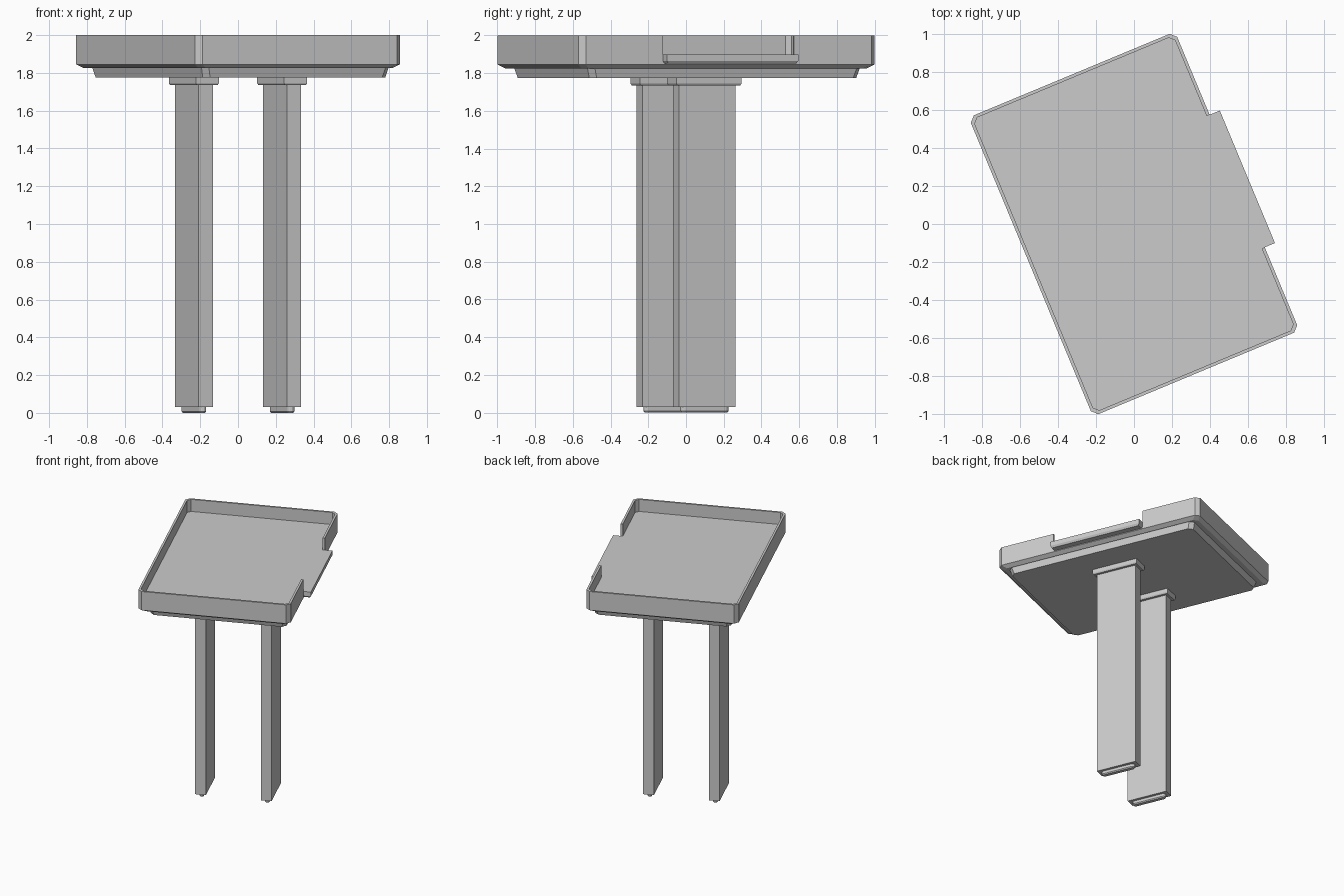
import bpy, bmesh, math

if "Cube" in bpy.data.objects:
    bpy.data.objects.remove(bpy.data.objects["Cube"])

TURN = math.radians(22.6)   # whole table is turned about z


def rect(hx, hy, z, cut=0.0, cx=0.0):
    """Rectangle loop, with cut corners when cut > 0."""
    pts = []
    for sx, sy in ((1, 1), (-1, 1), (-1, -1), (1, -1)):
        if cut:
            pair = [(sx * hx, sy * (hy - cut)), (sx * (hx - cut), sy * hy)]
            pts += pair if sx * sy > 0 else pair[::-1]
        else:
            pts.append((sx * hx, sy * hy))
    return [(x + cx, y, z) for x, y in pts]


def capsule(r, half, z, cx=0.0, n=6):
    """Long rounded loop running along y."""
    pts = []
    for end in (1, -1):
        for i in range(n + 1):
            a = math.pi * i / n + (0 if end > 0 else math.pi)
            pts.append((cx + r * math.cos(a), end * (half - r) + r * math.sin(a), z))
    return pts


def loft(name, loops):
    """Skin stacked loops and cap both ends."""
    bm = bmesh.new()
    rings = [[bm.verts.new(p) for p in loop] for loop in loops]
    n = len(rings[0])
    for a, b in zip(rings, rings[1:]):
        for i in range(n):
            j = (i + 1) % n
            bm.faces.new((a[i], a[j], b[j], b[i]))
    bm.faces.new(rings[0][::-1])
    bm.faces.new(rings[-1])
    bmesh.ops.recalc_face_normals(bm, faces=bm.faces)
    mesh = bpy.data.meshes.new(name)
    bm.to_mesh(mesh)
    bm.free()
    ob = bpy.data.objects.new(name, mesh)
    ob.rotation_euler.z = TURN
    bpy.context.collection.objects.link(ob)
    return ob


# Tray: beveled underside, thin rim, recessed floor
tray = loft("tray", [
    rect(0.557, 0.82, 1.826, 0.03),
    rect(0.587, 0.85, 1.845, 0.03),
    rect(0.587, 0.85, 2.0, 0.03),
    rect(0.57, 0.833, 2.0, 0.025),
    rect(0.57, 0.833, 1.9, 0.025),
])

# Opening in the rim on one long side
cutter = loft("rim_opening_cutter", [
    rect(0.07, 0.377, 1.9, cx=0.62), rect(0.07, 0.377, 2.1, cx=0.62)])
cutter.hide_render = True
cutter.hide_set(True)
mod = tray.modifiers.new("rim_opening", 'BOOLEAN')
mod.operation = 'DIFFERENCE'
mod.solver = 'EXACT'
mod.object = cutter
bpy.context.view_layer.objects.active = tray
bpy.ops.object.modifier_apply(modifier=mod.name)
bpy.data.objects.remove(cutter)

# Lip that continues the floor out through the opening
loft("tray_lip", [
    rect(0.024, 0.367, 1.85, cx=0.611),
    rect(0.029, 0.377, 1.865, cx=0.616),
    rect(0.029, 0.377, 1.9, cx=0.616),
])

# Support slab under the tray
loft("support_slab", [
    rect(0.523, 0.767, 1.775, 0.03, cx=0.014),
    rect(0.536, 0.782, 1.826, 0.03, cx=0.014),
])

# Pair of flat legs with mounting flange and foot pad
for side, x in (("left", -0.253), ("right", 0.253)):
    loft(side + "_leg", [rect(0.041, 0.163, 0.03, cx=x), rect(0.041, 0.163, 1.735, cx=x)])
    loft(side + "_leg_flange", [
        rect(0.06, 0.181, 1.735, cx=x),
        rect(0.066, 0.187, 1.745, cx=x),
        rect(0.066, 0.187, 1.775, cx=x),
    ])
    loft(side + "_foot_pad", [
        capsule(0.014, 0.131, 0.0, x),
        capsule(0.02, 0.137, 0.008, x),
        capsule(0.02, 0.137, 0.03, x),
    ])
